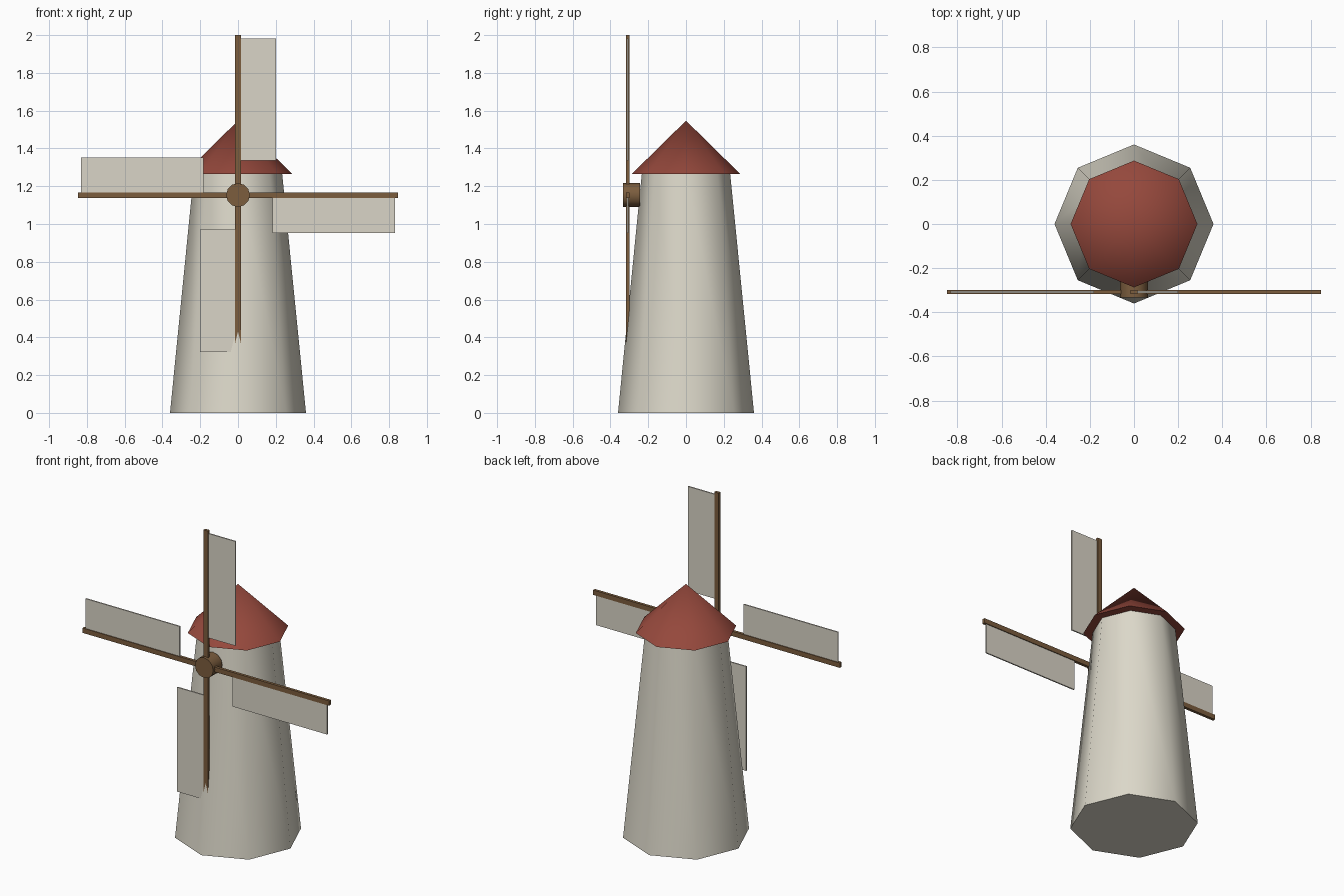
import bpy
import math
from mathutils import Matrix, Vector

if "Cube" in bpy.data.objects:
    bpy.data.objects.remove(bpy.data.objects["Cube"])


def material(name, rgb):
    m = bpy.data.materials.new(name)
    m.diffuse_color = (*rgb, 1.0)
    m.use_nodes = True
    m.node_tree.nodes["Principled BSDF"].inputs["Base Color"].default_value = m.diffuse_color
    return m


STONE = material("pale plaster", (0.72, 0.69, 0.59))
RED = material("red roof", (0.30, 0.065, 0.045))
WOOD = material("brown wood", (0.20, 0.110, 0.048))
CANVAS = material("sail canvas", (0.70, 0.66, 0.57))

HUB = Vector((0, -0.308, 1.153))


def cone(name, r1, r2, z0, z1, mat, sides=8):
    """Smooth-sided cone or frustum standing between two heights."""
    bpy.ops.mesh.primitive_cone_add(vertices=sides, radius1=r1, radius2=r2,
                                    depth=z1 - z0, location=(0, 0, (z0 + z1) / 2))
    ob = bpy.context.object
    ob.name = name
    ob.data.materials.append(mat)
    bpy.ops.object.shade_smooth_by_angle(angle=math.radians(60))
    return ob


def blade_box(name, lo, hi, angle, mat):
    """Box given in upright-blade space, turned about the hub axis."""
    bpy.ops.mesh.primitive_cube_add(size=1)
    ob = bpy.context.object
    ob.name = name
    lo, hi = Vector(lo), Vector(hi)
    ob.data.transform(Matrix.Translation((lo + hi) / 2)
                      @ Matrix.Diagonal((*(hi - lo), 1)))
    ob.data.transform(Matrix.Rotation(angle, 4, 'Y'))
    ob.location = HUB
    ob.data.materials.append(mat)


# Tapered eight-sided tower and its overhanging cap
cone("tower", 0.36, 0.234, 0, 1.265, STONE)
cone("roof", 0.287, 0, 1.265, 1.547, RED)

# Hub, lying along y
hub = cone("hub", 0.063, 0.063, -0.045, 0.045, WOOD, sides=12)
hub.rotation_euler = (math.radians(90), 0, 0)
hub.location = (0, -0.288, HUB.z)

# Four spars, each with a sail on its trailing side
for i, side in enumerate(("top", "right", "bottom", "left")):
    a = i * math.pi / 2
    blade_box(side + "_spar", (-0.015, -0.009, 0), (0.015, 0.009, 0.847), a, WOOD)
    blade_box(side + "_sail", (0.013, -0.004, 0.182), (0.2, 0.004, 0.83), a, CANVAS)
